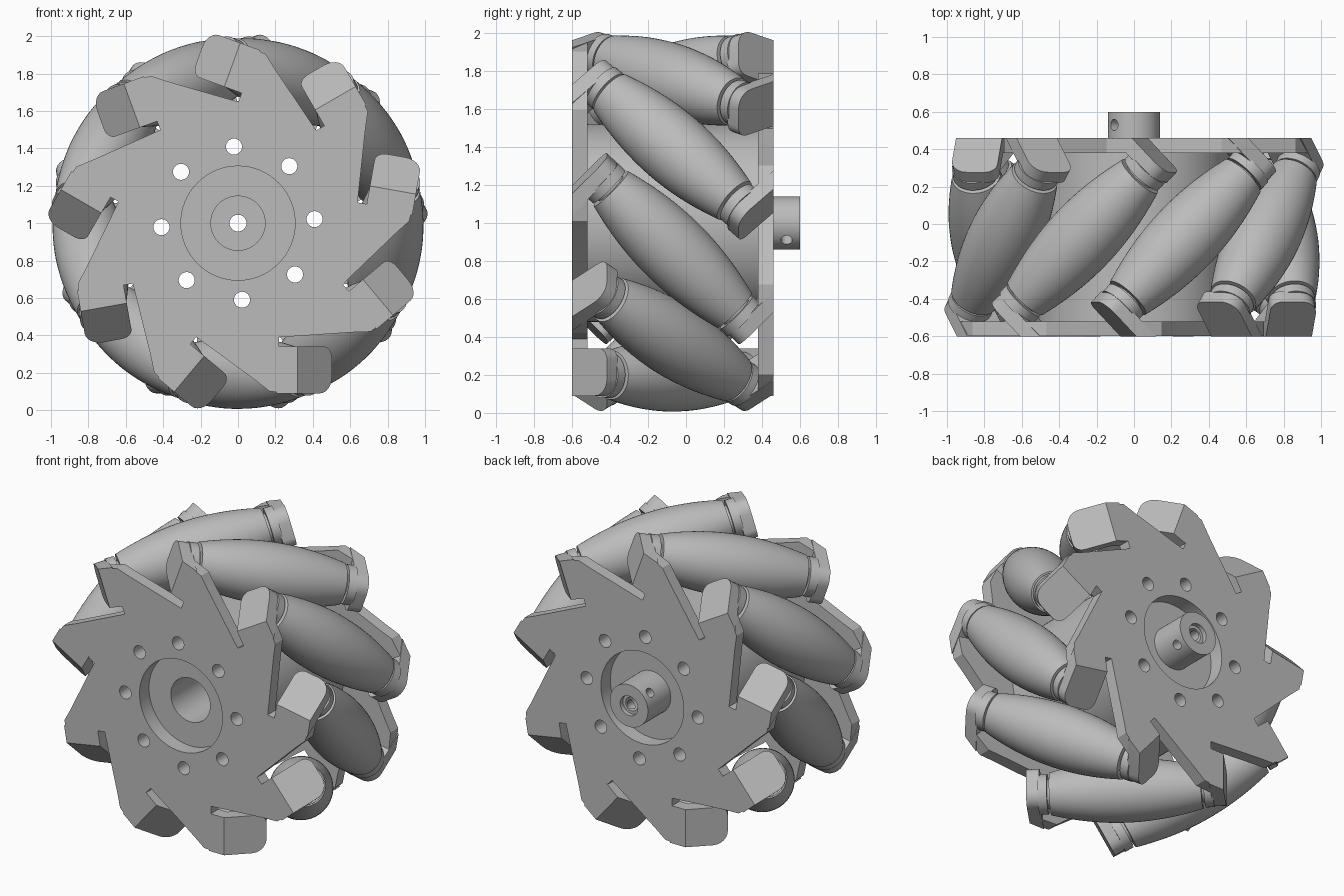
import bpy, bmesh, math
from mathutils import Vector

if "Cube" in bpy.data.objects:
    bpy.data.objects.remove(bpy.data.objects["Cube"])

COUNT = 9             # rollers around the wheel
STEP = math.tau / COUNT
START = math.radians(-10)
MID_Y, AXIS_Z = -0.07, 1.0
ROLL_R, WHEEL_R = 0.80, 0.993
S = math.sqrt(0.5)

grey = bpy.data.materials.new("light_grey")
grey.use_nodes = True
grey.diffuse_color = (0.5, 0.5, 0.5, 1)
grey.node_tree.nodes["Principled BSDF"].inputs["Base Color"].default_value = (0.5, 0.5, 0.5, 1)
parts = []


def loft(name, rings):
    """Solid skinned through equal-sized rings of points, with flat caps."""
    bm = bmesh.new()
    loops = [[bm.verts.new(p) for p in ring] for ring in rings]
    n = len(loops[0])
    for a, b in zip(loops, loops[1:]):
        for i in range(n):
            j = (i + 1) % n
            bm.faces.new((a[i], a[j], b[j], b[i]))
    bm.faces.new(loops[0])
    bm.faces.new(loops[-1])
    bmesh.ops.recalc_face_normals(bm, faces=bm.faces)
    mesh = bpy.data.meshes.new(name)
    bm.to_mesh(mesh)
    bm.free()
    mesh.materials.append(grey)
    ob = bpy.data.objects.new(name, mesh)
    bpy.context.collection.objects.link(ob)
    parts.append(ob)
    return ob


def circle(center, axis, radius, n=64):
    axis = Vector(axis).normalized()
    u = axis.orthogonal().normalized()
    v = axis.cross(u)
    return [Vector(center) + radius * (u * math.cos(k * math.tau / n) + v * math.sin(k * math.tau / n))
            for k in range(n)]


def tube(name, y0, y1, radius, x=0, z=0, n=64):
    """Cylinder lying along the axle direction."""
    return loft(name, [circle((x, y, AXIS_Z + z), (0, 1, 0), radius, n) for y in (y0, y1)])


def cut(ob, cutters):
    """Subtract each cutter and discard it."""
    for c in cutters:
        mod = ob.modifiers.new("cut", "BOOLEAN")
        mod.operation, mod.solver, mod.object = "DIFFERENCE", "EXACT", c
    bpy.context.view_layer.update()
    mesh = bpy.data.meshes.new_from_object(ob.evaluated_get(bpy.context.evaluated_depsgraph_get()))
    ob.modifiers.clear()
    ob.data = mesh
    for c in cutters:
        parts.remove(c)
        bpy.data.objects.remove(c)


def place(angle, flip, x, u, y):
    """Roller frame (radial, tangential, axial) to world; flip turns it half round."""
    u, y = u * flip, y * flip
    return Vector((x * math.cos(angle) - u * math.sin(angle), y + MID_Y,
                   x * math.sin(angle) + u * math.cos(angle) + AXIS_Z))


def bolt_holes():
    holes = []
    for k in range(8):
        a = math.radians(3 + 45 * k)
        holes.append(tube("bolt_cutter", -1, 1, 0.043, 0.41 * math.cos(a), 0.41 * math.sin(a), 24))
    return holes


# Central drum with shallow recesses, deep bore and bolt holes
drum = tube("drum", -0.54, 0.40, 0.52, n=96)
cut(drum, bolt_holes() + [tube("recess_cutter", -0.7, -0.50, 0.305),
                          tube("recess_cutter", 0.36, 0.7, 0.305),
                          tube("bore_cutter", -0.7, 0.25, 0.145),
                          tube("axle_cutter", -0.9, 0.9, 0.045, n=32)])

# Hub with axle hole, counterbore and a cross hole for the set screw
hub = tube("hub", 0.30, 0.60, 0.14)
a = math.radians(140)
d = Vector((math.cos(a), 0, math.sin(a)))
screw = loft("screw_cutter", [circle(Vector((0, 0.53, AXIS_Z)) + d * k, d, 0.03, 24) for k in (-0.3, 0.3)])
cut(hub, [tube("axle_cutter", 0, 1, 0.045, n=32), tube("counterbore_cutter", 0.57, 0.7, 0.065, n=32), screw])

# Toothed side plates; the back one is the front one turned half round
TOOTH = [(0.61, 0.22), (0.66, 0.22), (0.66, 0.318), (0.91, 0.318), (0.90, 0.17), (0.845, 0.10)]
for side, flip in (("front", 1), ("back", -1)):
    plate = loft(side + "_plate", [
        [place(START - flip * k * STEP, flip, x, u, y) for k in range(COUNT) for x, u in TOOTH]
        for y in (-0.53, -0.45)])
    cut(plate, bolt_holes() + [tube("recess_cutter", -0.9, 0.9, 0.305)])


def corner(cx, cb, radius, first):
    """Quarter arc in the ear outline."""
    return [(cx + radius * math.cos(first + k * math.pi / 12), cb + radius * math.sin(first + k * math.pi / 12))
            for k in range(7)]


# Rounded end of a bent ear, as (radial, along ear) points
EAR_END = corner(0.82, 0.02, 0.09, 0) + corner(0.72, 0.05, 0.06, math.pi / 2)

for i in range(COUNT):
    ang = START + i * STEP

    def on_axis(t, flip=1):
        return place(ang, flip, ROLL_R, t * S, -t * S)

    axis = on_axis(1) - on_axis(0)

    # Barrel roller whose outline follows the wheel rim
    rings = []
    for k in range(-12, 13):
        t = 0.46 * k / 12
        rings.append(circle(on_axis(t), axis, WHEEL_R - math.hypot(ROLL_R, t * S), 48))
    loft(f"roller_{i + 1}", rings)
    loft(f"roller_pin_{i + 1}", [circle(on_axis(t), axis, 0.09, 32) for t in (-0.54, 0.54)])

    for side, flip in (("front", 1), ("back", -1)):
        # Bent ear square to the roller axis
        layers = []
        for t, base in ((0.52, -0.23), (0.60, -0.15)):
            outline = [(0.66, base), (0.91, base)] + EAR_END
            layers.append([place(ang, flip, x, S * (t + b), S * (b - t)) for x, b in outline])
        loft(f"{side}_ear_{i + 1}", layers)
        # Collar between ear and roller
        loft(f"{side}_collar_{i + 1}", [circle(on_axis(t, flip), axis, 0.122, 40) for t in (0.475, 0.53)])

# Smooth the round parts while keeping edges crisp
bpy.ops.object.select_all(action="DESELECT")
for ob in parts:
    ob.select_set(True)
bpy.context.view_layer.objects.active = parts[0]
bpy.ops.object.shade_smooth_by_angle(angle=math.radians(30))
